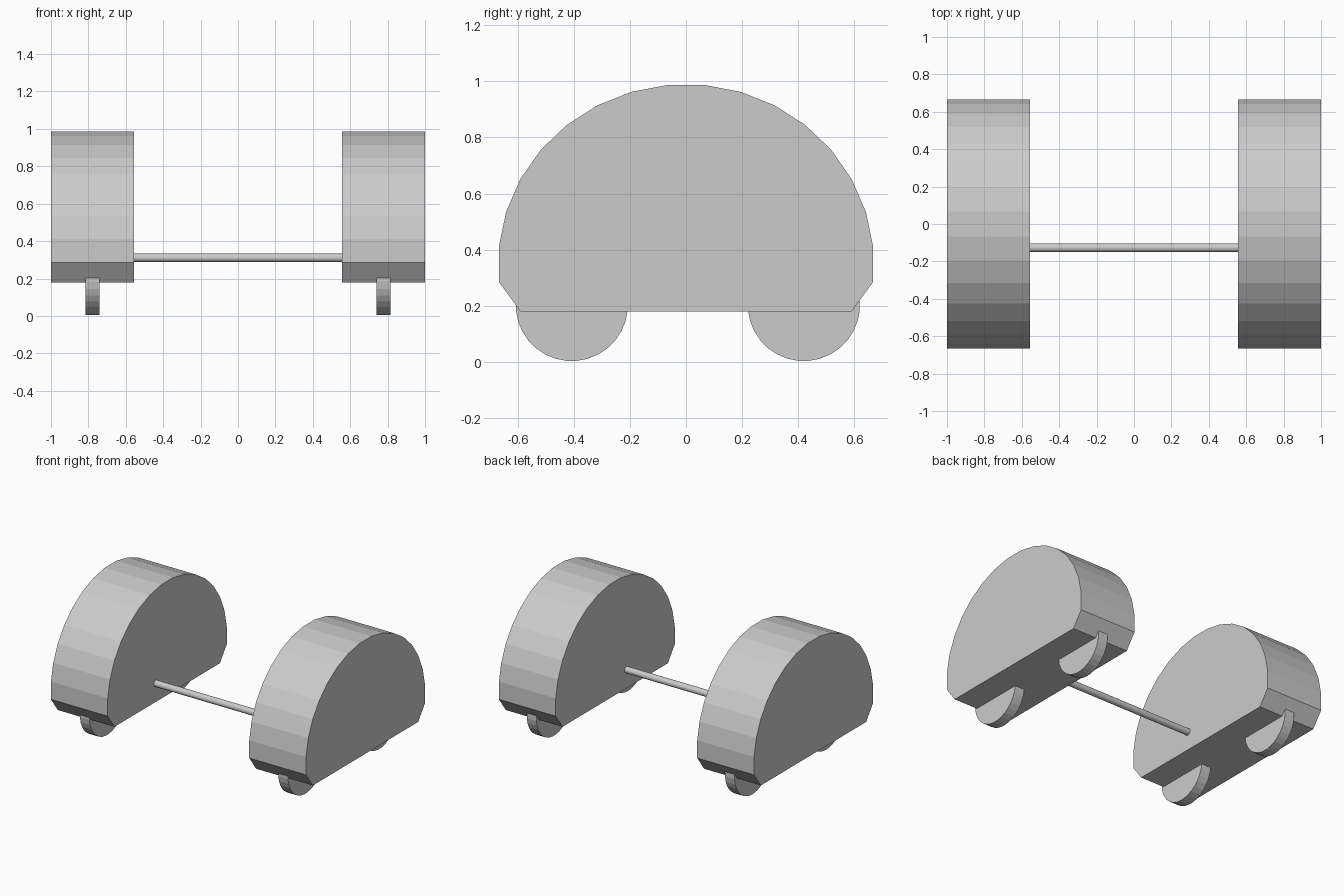
import bpy, bmesh
from math import cos, sin, pi, radians

if "Cube" in bpy.data.objects:
    bpy.data.objects.remove(bpy.data.objects["Cube"])


def extrude_profile(name, profile, x0, x1, smooth=False):
    """Solid made by sweeping a (y, z) outline from x0 to x1."""
    bm = bmesh.new()
    a = [bm.verts.new((x0, y, z)) for y, z in profile]
    b = [bm.verts.new((x1, y, z)) for y, z in profile]
    n = len(profile)
    bm.faces.new(a)
    bm.faces.new(b)
    for i in range(n):
        j = (i + 1) % n
        bm.faces.new((a[i], a[j], b[j], b[i]))
    bmesh.ops.recalc_face_normals(bm, faces=bm.faces)
    mesh = bpy.data.meshes.new(name)
    bm.to_mesh(mesh)
    bm.free()
    obj = bpy.data.objects.new(name, mesh)
    bpy.context.collection.objects.link(obj)
    if smooth:
        bpy.ops.object.select_all(action='DESELECT')
        obj.select_set(True)
        bpy.context.view_layer.objects.active = obj
        bpy.ops.object.shade_smooth_by_angle(angle=radians(30))
    return obj


def ellipse(cy, cz, ry, rz, count, first, steps):
    """Points on an ellipse, starting half a step off the axis."""
    step = 2 * pi / count
    return [(cy + ry * cos((i + first) * step), cz + rz * sin((i + first) * step))
            for i in range(steps)]


# Housing outline: 32-sided arc with chamfered corners and a flat base
housing_outline = ellipse(0, 0.348, 0.67, 0.642, 32, -0.5, 18)
housing_outline += [(-0.59, 0.18), (0.59, 0.18)]

for side, s in (("left", -1), ("right", 1)):
    extrude_profile(f"{side}_housing", housing_outline, s * 0.555, s * 1.0)
    # Thin wheels half sunk into the base
    for place, y in (("front", -0.407), ("back", 0.42)):
        extrude_profile(f"{side}_{place}_wheel",
                        ellipse(y, 0.203, 0.2, 0.2, 32, 0.5, 32),
                        s * 0.74, s * 0.815)

# Rod joining the two housings
extrude_profile("connecting_rod", ellipse(-0.127, 0.311, 0.023, 0.023, 24, 0.5, 24),
                -0.556, 0.556, smooth=True)
